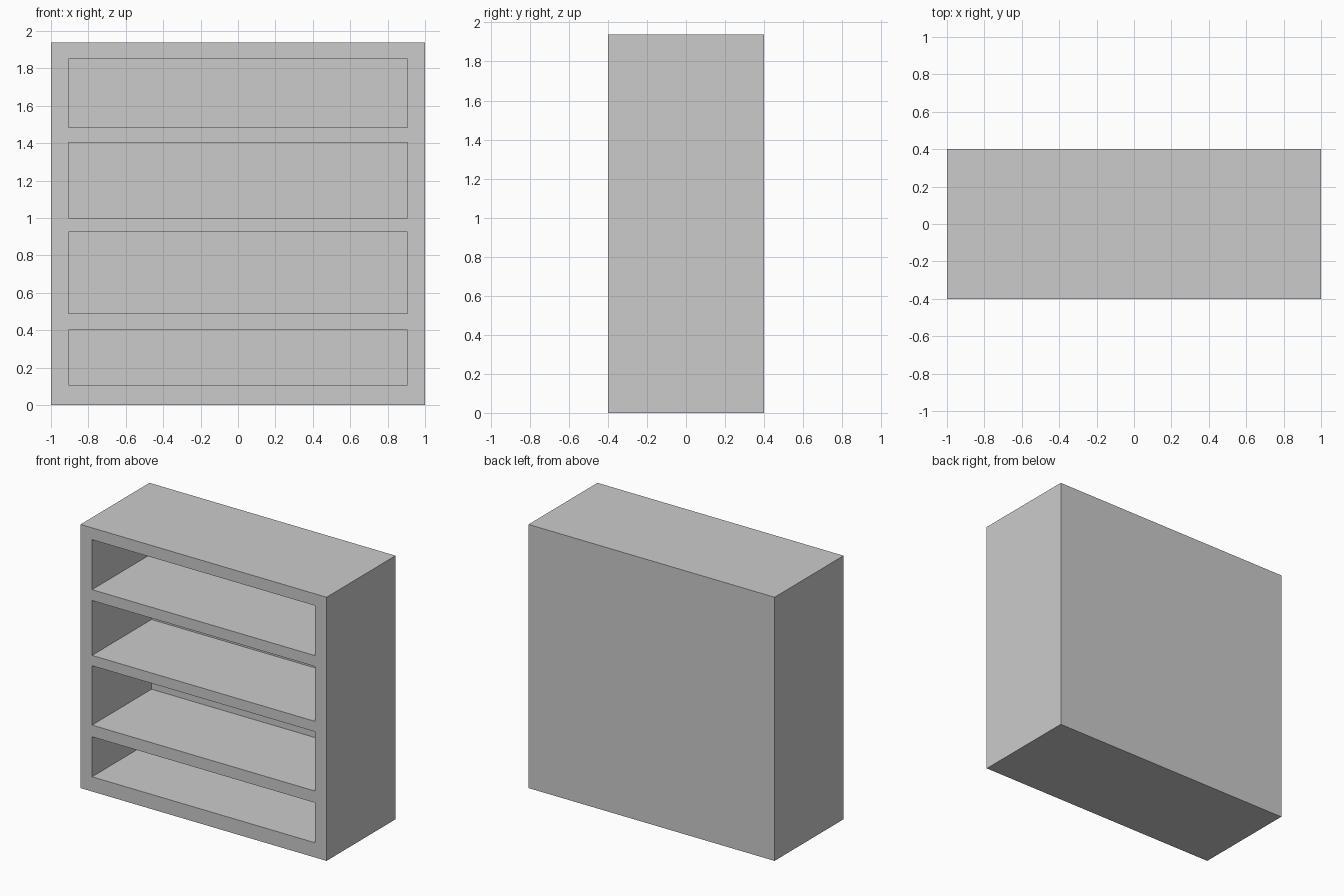
import bpy

if "Cube" in bpy.data.objects:
    bpy.data.objects.remove(bpy.data.objects["Cube"])

WIDTH, DEPTH, HEIGHT = 2.0, 0.8, 1.937
OPENING_HALF = 0.906      # half width of each compartment
BACK_Y = 0.29             # inner face of the back panel
COMPARTMENTS = [(0.108, 0.402), (0.488, 0.924), (1.0, 1.403), (1.483, 1.85)]


def box(name, low, high):
    centre = [(a + b) / 2 for a, b in zip(low, high)]
    bpy.ops.mesh.primitive_cube_add(size=1, location=centre)
    obj = bpy.context.object
    obj.name = name
    obj.scale = [b - a for a, b in zip(low, high)]
    bpy.ops.object.transform_apply(location=True, rotation=True, scale=True)
    return obj


# Solid carcass with flush sides, top, bottom and back
carcass = box("bookcase_carcass", (-WIDTH / 2, -DEPTH / 2, 0),
              (WIDTH / 2, DEPTH / 2, HEIGHT))

# Hollow out the four open compartments, leaving the shelves between them
for i, (bottom, top) in enumerate(COMPARTMENTS):
    cutter = box(f"compartment_cutter_{i + 1}", (-OPENING_HALF, -DEPTH, bottom),
                 (OPENING_HALF, BACK_Y, top))
    cutter.hide_render = True
    mod = carcass.modifiers.new("compartment", 'BOOLEAN')
    mod.operation = 'DIFFERENCE'
    mod.solver = 'EXACT'
    mod.object = cutter
    bpy.context.view_layer.objects.active = carcass
    bpy.ops.object.modifier_apply(modifier=mod.name)
    bpy.data.objects.remove(cutter)
